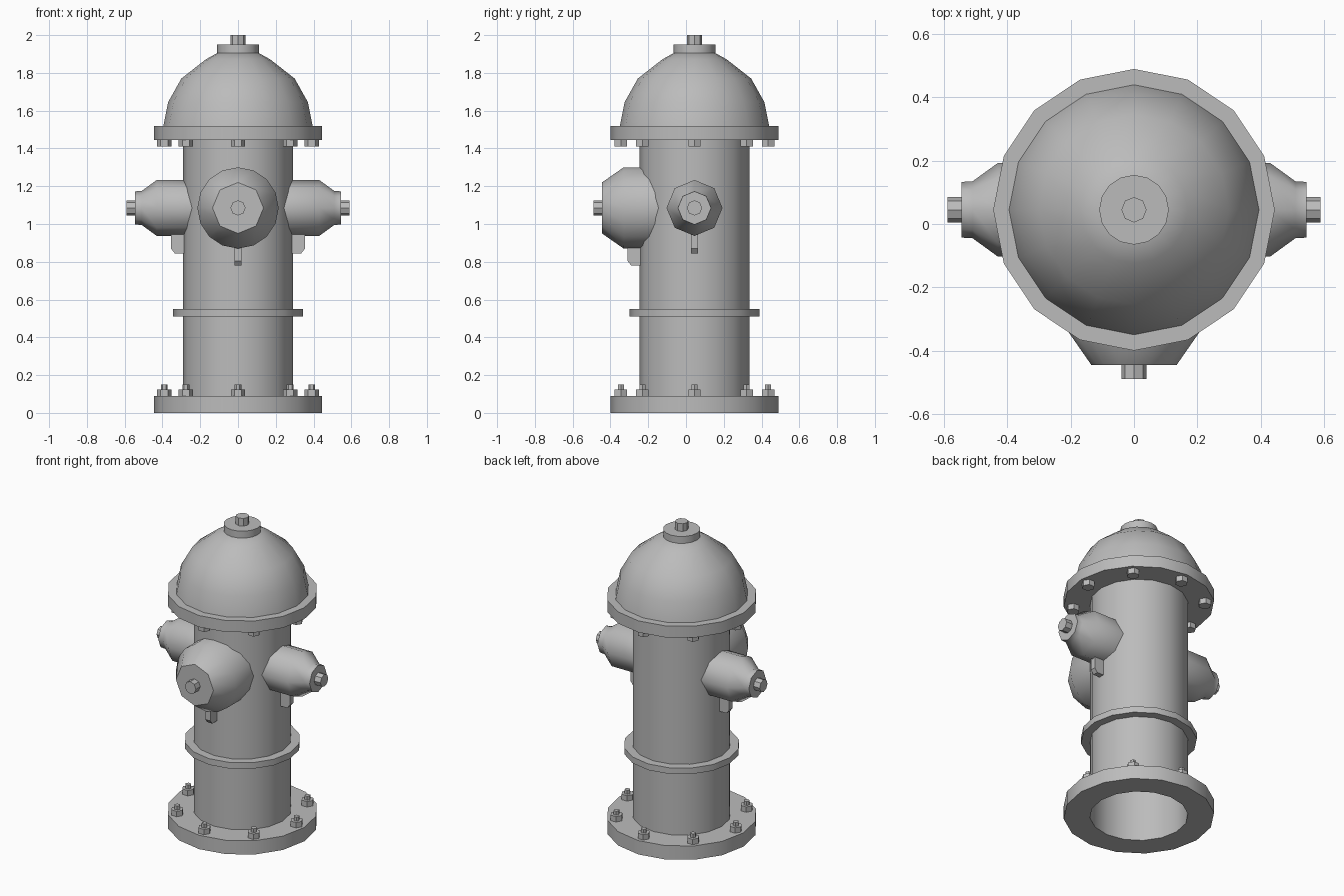
import bpy, bmesh, math
from mathutils import Matrix, Vector

cube = bpy.data.objects.get("Cube")
if cube:
    bpy.data.objects.remove(cube)

GREY = (0.5, 0.5, 0.5, 1.0)
mat = bpy.data.materials.new("cast_iron_grey")
mat.use_nodes = True
mat.diffuse_color = GREY
mat.node_tree.nodes["Principled BSDF"].inputs["Base Color"].default_value = GREY

AXIS = Vector((0, 0.045, 0))      # centre line of the barrel
NOZZLE_Z = 1.085


def finish(name, bm, matrix, angle):
    me = bpy.data.meshes.new(name)
    bm.to_mesh(me)
    bm.free()
    me.materials.append(mat)
    me.shade_smooth()
    me.set_sharp_from_angle(angle=math.radians(angle))
    ob = bpy.data.objects.new(name, me)
    ob.matrix_world = matrix
    bpy.context.collection.objects.link(ob)
    return ob


def lathe(name, profile, sides=16, matrix=None, angle=30, octagon_end=False):
    """Revolve (radius, height) points about local z; radius 0 closes the end."""
    bm = bmesh.new()
    rings = []
    for r, h in profile:
        if r == 0:
            rings.append([bm.verts.new((0, 0, h))] * sides)
            continue
        ring = []
        for i in range(sides):
            a = math.tau * i / sides
            last = octagon_end and (r, h) == profile[-2]
            k = r * math.cos(math.pi / 8) if last and i % 2 else r
            ring.append(bm.verts.new((k * math.cos(a), k * math.sin(a), h)))
        rings.append(ring)
    for lo, hi in zip(rings, rings[1:]):
        for i in range(sides):
            j = (i + 1) % sides
            quad = dict.fromkeys((lo[i], lo[j], hi[j], hi[i]))
            bm.faces.new(list(quad))
    return finish(name, bm, matrix or Matrix.Translation(AXIS), angle)


def solid(r, z0, z1):
    return [(0, z0), (r, z0), (r, z1), (0, z1)]


# Barrel, flanges and band
lathe("barrel", [(0.29, 0), (0.29, 1.45)])
lathe("base_flange", [(0.29, 0), (0.445, 0), (0.445, 0.09), (0.29, 0.09)])
lathe("middle_band", [(0.29, 0.51), (0.343, 0.51), (0.343, 0.55), (0.29, 0.55)])
lathe("bonnet_flange", solid(0.445, 1.445, 1.52))

# Bonnet with its top cap and nut
lathe("bonnet", [(0.395, 1.52), (0.37, 1.645), (0.30, 1.77), (0.17, 1.872),
                 (0.11, 1.905), (0, 1.905)])
lathe("top_cap", solid(0.11, 1.90, 1.95))
lathe("top_nut", solid(0.04, 1.95, 2.0), 8)

# Rings of bolts on both flanges
for i in range(8):
    a = math.tau * i / 8
    place = Matrix.Translation(AXIS + 0.39 * Vector((math.cos(a), math.sin(a), 0)))
    lathe(f"base_bolt_{i}", solid(0.038, 0.09, 0.125), 6, place)
    lathe(f"base_stud_{i}", solid(0.018, 0.125, 0.15), 6, place)
    lathe(f"bonnet_bolt_{i}", solid(0.038, 1.41, 1.445), 6, place)


def lug(name, spin, inner, outer, top, bottom):
    """Thin chamfered plate under a nozzle, drawn along local +x."""
    bm = bmesh.new()
    pts = [(inner, top), (outer, top), (outer, bottom + 0.025),
           (outer - 0.02, bottom), (inner, bottom)]
    face = bm.faces.new([bm.verts.new((x, -0.018, z)) for x, z in pts])
    res = bmesh.ops.extrude_face_region(bm, geom=[face])
    verts = [g for g in res["geom"] if isinstance(g, bmesh.types.BMVert)]
    bmesh.ops.translate(bm, verts=verts, vec=(0, 0.036, 0))
    bmesh.ops.recalc_face_normals(bm, faces=bm.faces)
    turn = Matrix.Rotation(math.radians(spin), 4, "Z")
    finish(name, bm, Matrix.Translation(AXIS) @ turn, 30)


# Side nozzles with nuts and lugs
hub = Matrix.Translation(AXIS + Vector((0, 0, NOZZLE_Z)))
for side, sign in (("left", 1), ("right", -1)):
    out = hub @ Matrix.Rotation(sign * math.pi / 2, 4, "Y")
    lathe(f"{side}_nozzle", [(0.148, 0.24), (0.148, 0.43), (0.09, 0.51),
                             (0.088, 0.545), (0, 0.545)], 8, out, 50)
    lathe(f"{side}_nozzle_nut", solid(0.04, 0.545, 0.59), 8, out)
    lug(f"{side}_lug", 0 if sign > 0 else 180, 0.27, 0.355, 0.96, 0.845)

# Large front nozzle
out = hub @ Matrix.Rotation(math.pi / 2, 4, "X")
lathe("front_nozzle", [(0.215, 0.18), (0.215, 0.375), (0.135, 0.49), (0, 0.49)],
      16, out, 50, octagon_end=True)
lathe("front_nozzle_nut", solid(0.04, 0.49, 0.535), 8, out)
lug("front_lug", -90, 0.27, 0.355, 0.91, 0.78)
